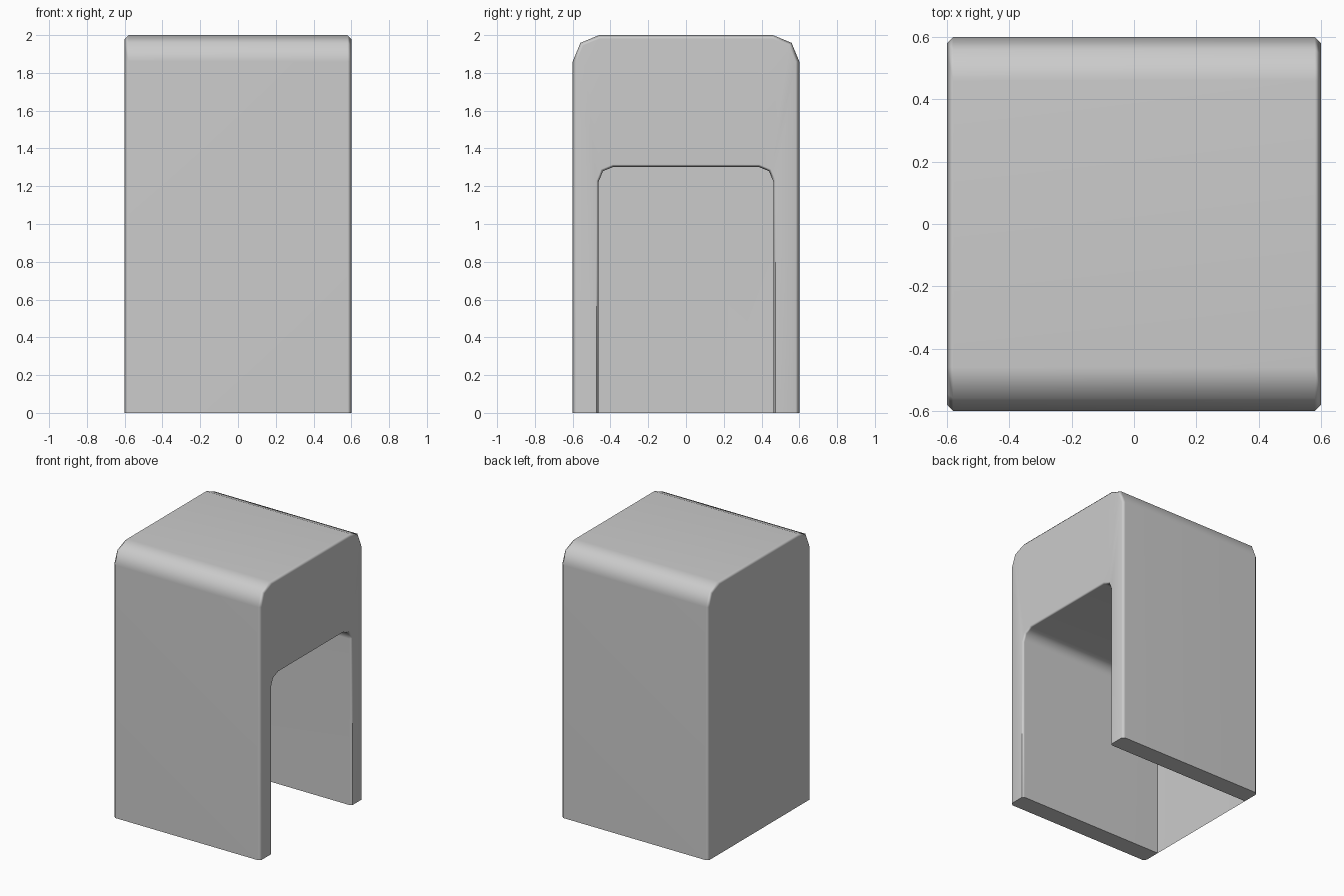
import bpy, bmesh, math

if "Cube" in bpy.data.objects:
    bpy.data.objects.remove(bpy.data.objects["Cube"])

STEPS = 2  # segments in each rounded top corner


def arch(w, h, r):
    """Open arch outline in y/z: up one side, over the rounded top, down the other."""
    right = [(w, 0.0)]
    for i in range(STEPS + 1):
        a = math.pi / 2 * i / STEPS
        right.append((w - r + r * math.cos(a), h - r + r * math.sin(a)))
    return right + [(-y, z) for y, z in reversed(right)]


# Cross-sections from the closed back, along the outside, into the opening
sections = [
    (-0.60, 0.58, 1.98, 0.12),
    (-0.58, 0.60, 2.00, 0.14),
    (0.58, 0.60, 2.00, 0.14),
    (0.60, 0.58, 1.98, 0.12),
    (0.60, 0.475, 1.315, 0.085),
    (0.585, 0.463, 1.303, 0.08),
    (-0.60, 0.463, 1.303, 0.08),
]

bm = bmesh.new()
loops = [[bm.verts.new((x, y, z)) for y, z in arch(w, h, r)]
         for x, w, h, r in sections]

# Outer skin, front frame and inner sleeve
for a, b in zip(loops, loops[1:]):
    for i in range(len(a) - 1):
        bm.faces.new((a[i], a[i + 1], b[i + 1], b[i]))

# Thin closed wall at the back
bm.faces.new(list(reversed(loops[0])))

# Bottom edge of both side walls
bm.faces.new([l[0] for l in loops])
bm.faces.new([l[-1] for l in reversed(loops)])

bm.normal_update()
top = max(bm.faces, key=lambda f: f.calc_center_median().z)
if top.normal.z < 0:
    bmesh.ops.reverse_faces(bm, faces=bm.faces[:])

mesh = bpy.data.meshes.new("hollow_housing")
bm.to_mesh(mesh)
bm.free()
housing = bpy.data.objects.new("hollow_housing", mesh)
bpy.context.collection.objects.link(housing)

# Smooth rounded edges while the big faces stay flat
bpy.context.view_layer.objects.active = housing
housing.select_set(True)
bpy.ops.object.shade_smooth_by_angle(angle=math.radians(50))
mod = housing.modifiers.new("flat_faces", 'WEIGHTED_NORMAL')
mod.keep_sharp = True
